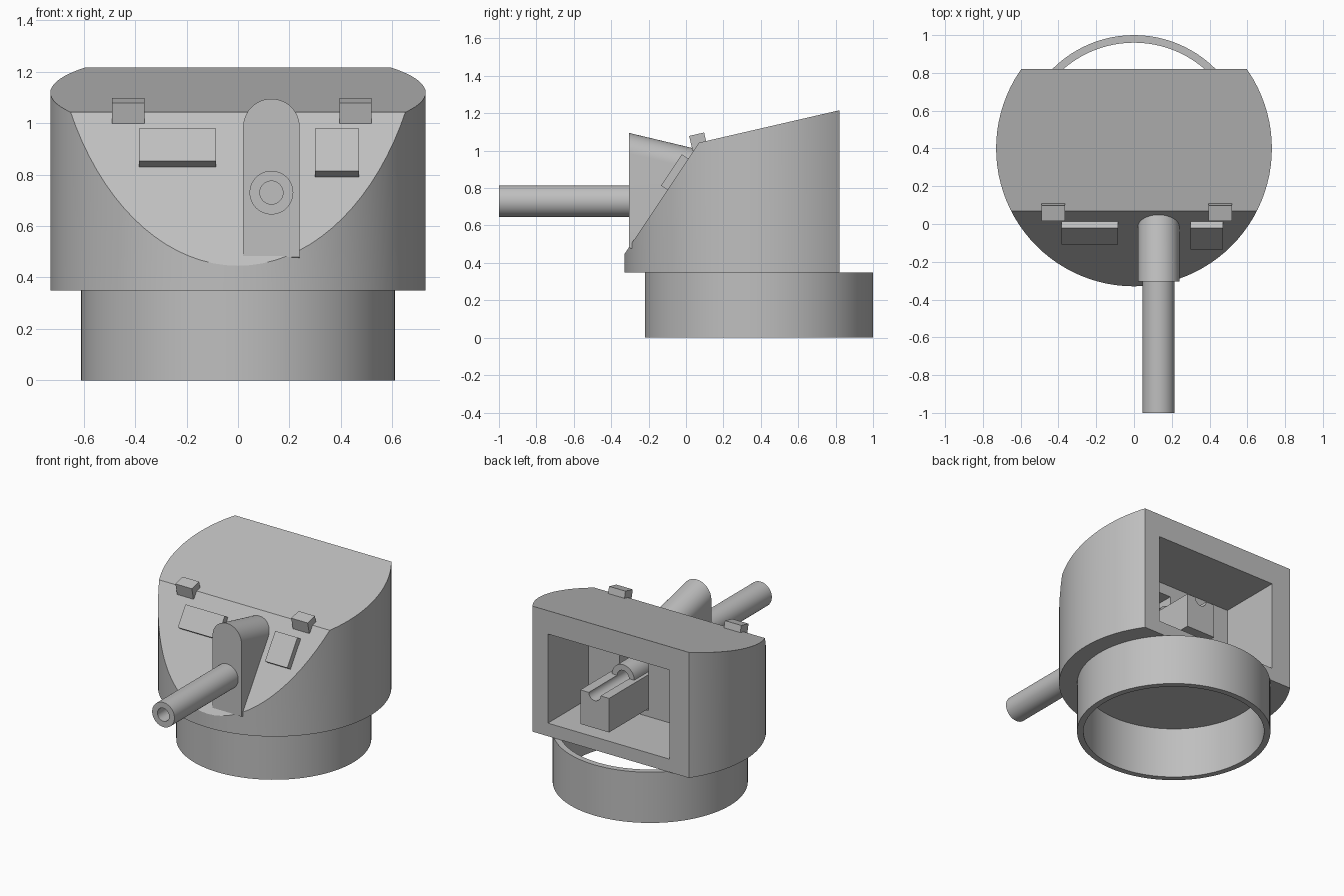
import bpy, bmesh
from math import radians, pi, sin, cos, atan2
from mathutils import Matrix, Vector

old = bpy.data.objects.get("Cube")
if old:
    bpy.data.objects.remove(old, do_unlink=True)

grey = bpy.data.materials.new("plain_grey")
grey.use_nodes = True
colour = (0.52, 0.52, 0.52, 1)
grey.diffuse_color = colour
grey.node_tree.nodes["Principled BSDF"].inputs["Base Color"].default_value = colour


def finish(name, bm):
    bmesh.ops.recalc_face_normals(bm, faces=bm.faces)
    mesh = bpy.data.meshes.new(name)
    bm.to_mesh(mesh)
    bm.free()
    mesh.materials.append(grey)
    ob = bpy.data.objects.new(name, mesh)
    bpy.context.collection.objects.link(ob)
    return ob


def activate(ob):
    bpy.ops.object.select_all(action='DESELECT')
    ob.select_set(True)
    bpy.context.view_layer.objects.active = ob


def smooth(ob):
    activate(ob)
    bpy.ops.object.shade_smooth_by_angle(angle=radians(30))


def box(name, centre, size, tilt=0):
    bm = bmesh.new()
    bmesh.ops.create_cube(bm, size=1)
    place = Matrix.Translation(centre) @ Matrix.Rotation(tilt, 4, 'X')
    bm.transform(place @ Matrix.Diagonal((*size, 1)))
    return finish(name, bm)


def span(name, low, high):
    low, high = Vector(low), Vector(high)
    return box(name, (low + high) / 2, high - low)


def cylinder(name, radius, low, high, sides=64):
    bm = bmesh.new()
    bmesh.ops.create_cone(bm, cap_ends=True, segments=sides, radius1=radius,
                          radius2=radius, depth=high - low)
    bm.transform(Matrix.Translation((0, 0, (low + high) / 2)))
    return finish(name, bm)


def tube(name, outer, inner, low, high, sides, place):
    bm = bmesh.new()
    rim = [bm.verts.new((r, 0, z)) for r, z in
           ((outer, low), (outer, high), (inner, high), (inner, low))]
    edges = [bm.edges.new((rim[i], rim[(i + 1) % 4])) for i in range(4)]
    bmesh.ops.spin(bm, geom=rim + edges, cent=(0, 0, 0), axis=(0, 0, 1),
                   angle=2 * pi, steps=sides)
    bmesh.ops.remove_doubles(bm, verts=bm.verts, dist=0.0001)
    bm.transform(place)
    ob = finish(name, bm)
    smooth(ob)
    return ob


def cut(ob, cutter):
    cutter.hide_render = True
    mod = ob.modifiers.new("cut", 'BOOLEAN')
    mod.operation = 'DIFFERENCE'
    mod.solver = 'EXACT'
    mod.object = cutter
    activate(ob)
    bpy.ops.object.modifier_apply(modifier=mod.name)
    bpy.data.objects.remove(cutter, do_unlink=True)


# Shared shape: front and roof planes meet at the brow
brow = Vector((0, 0.07, 1.043))
front_tilt = -atan2(0.405, 0.605)
roof_tilt = atan2(0.173, 0.75)
gun_x, gun_z = 0.13, 0.73
along_y = Matrix.Translation((gun_x, 0, gun_z)) @ Matrix.Rotation(-pi / 2, 4, 'X')

# Turret ring, open at both ends
tube("turret_ring", 0.61, 0.57, 0, 0.35, 96, Matrix.Translation((0, 0.39, 0)))

# Turret body: a cylinder sliced by the front, roof and back planes
body = cylinder("turret_body", 0.73, 0.35, 1.5, 96)
bm = bmesh.new()
bm.from_mesh(body.data)
bm.transform(Matrix.Translation((0, 0.4, 0)))
for point, normal in ((brow, (0, -cos(front_tilt), -sin(front_tilt))),
                      (brow, (0, -sin(roof_tilt), cos(roof_tilt))),
                      (Vector((0, 0.82, 0)), (0, 1, 0))):
    cut_geom = bmesh.ops.bisect_plane(bm, geom=bm.verts[:] + bm.edges[:] + bm.faces[:],
                                      plane_co=point, plane_no=normal, clear_outer=True)
    edges = [e for e in cut_geom["geom_cut"] if isinstance(e, bmesh.types.BMEdge)]
    bmesh.ops.contextual_create(bm, geom=edges)
bmesh.ops.recalc_face_normals(bm, faces=bm.faces)
bm.to_mesh(body.data)
bm.free()

# Rear compartment and gun recess
cut(body, span("compartment_cutter", (-0.45, 0.38, 0.44), (0.48, 0.95, 1.055)))
cut(body, span("recess_cutter", (0.02, 0.14, 0.48), (0.24, 0.5, 0.98)))
smooth(body)

# Gun shield: round-topped profile swept back and slightly down
bm = bmesh.new()
half, arc_z = 0.11, 0.985
profile = [(-half, 0.48), (half, 0.48)]
profile += [(half * cos(i * pi / 24), arc_z + half * sin(i * pi / 24)) for i in range(25)]
face = bm.faces.new([bm.verts.new((gun_x + x, -0.305, z)) for x, z in profile])
sweep = bmesh.ops.extrude_face_region(bm, geom=[face])
bmesh.ops.translate(bm, vec=(0, 0.42, -0.1),
                    verts=[v for v in sweep["geom"] if isinstance(v, bmesh.types.BMVert)])
smooth(finish("gun_shield", bm))

# Gun barrel and grooved breech block
tube("gun_barrel", 0.085, 0.045, -1, 0.5, 48, along_y)
breech = span("breech_block", (0.02, 0.12, 0.495), (0.24, 0.81, gun_z))
for radius, low, high in ((0.045, 0.4, 0.95), (0.085, 0, 0.5)):
    groove = cylinder("groove_cutter", radius, low, high, 48)
    groove.data.transform(along_y)
    cut(breech, groove)
smooth(breech)

# Periscopes on the brow
for name, x in (("right_periscope", -0.427), ("left_periscope", 0.457)):
    box(name, (x, 0.066, 1.048), (0.125, 0.082, 0.082), roof_tilt)

# Hatch plates on the sloping front
for name, x, width, bottom in (("right_front_plate", -0.235, 0.3, 0.83),
                               ("left_front_plate", 0.385, 0.17, 0.79)):
    top = 0.957
    z = (top + bottom) / 2
    y = brow.y + (z - brow.z) * 0.405 / 0.605
    box(name, (x, y, z), (width, 0.084, (top - bottom) / cos(front_tilt)), front_tilt)
